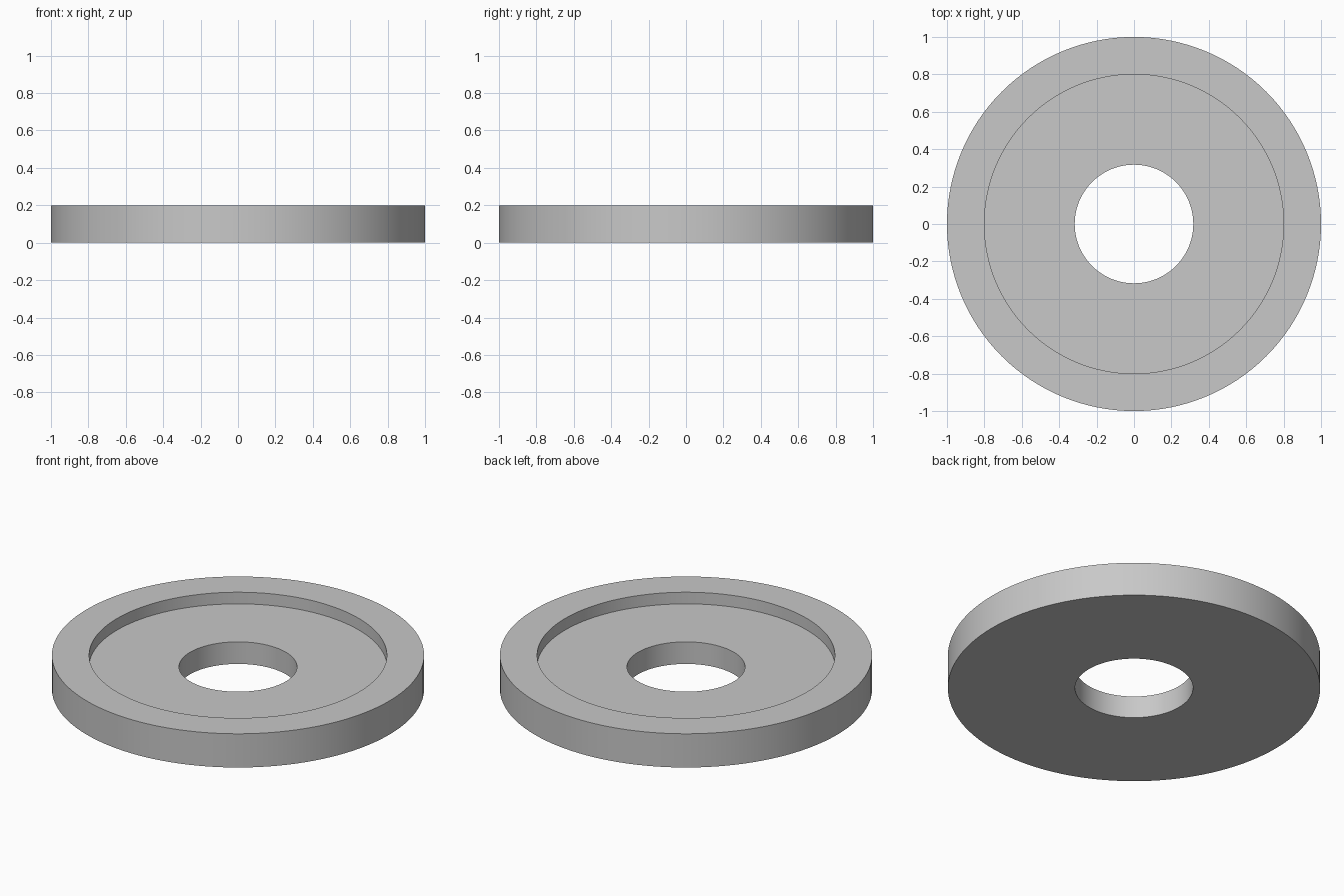
import bpy
import bmesh
import math

cube = bpy.data.objects.get("Cube")
if cube:
    bpy.data.objects.remove(cube, do_unlink=True)

# Single plain grey
GREY = (0.58, 0.58, 0.58, 1.0)
grey = bpy.data.materials.new("plain_grey")
grey.diffuse_color = GREY
grey.use_nodes = True
grey.node_tree.nodes["Principled BSDF"].inputs["Base Color"].default_value = GREY

# Cross-section of the ring (radius, height): bore, recessed floor, raised rim
PROFILE = [(0.317, 0.0), (1.0, 0.0), (1.0, 0.2), (0.8, 0.2), (0.8, 0.131), (0.317, 0.131)]
SEGMENTS = 128

# Revolve the closed cross-section around z
bm = bmesh.new()
verts = [bm.verts.new((r, 0, z)) for r, z in PROFILE]
edges = [bm.edges.new((verts[i - 1], verts[i])) for i in range(len(verts))]
bmesh.ops.spin(bm, geom=verts + edges, cent=(0, 0, 0), axis=(0, 0, 1),
               angle=math.tau, steps=SEGMENTS, use_merge=True)
bmesh.ops.remove_doubles(bm, verts=bm.verts[:], dist=1e-5)
bmesh.ops.recalc_face_normals(bm, faces=bm.faces[:])

mesh = bpy.data.meshes.new("recessed_washer")
bm.to_mesh(mesh)
bm.free()
mesh.materials.append(grey)

washer = bpy.data.objects.new("recessed_washer", mesh)
bpy.context.collection.objects.link(washer)

# Smooth curved walls, crisp rims
bpy.ops.object.select_all(action="DESELECT")
washer.select_set(True)
bpy.context.view_layer.objects.active = washer
bpy.ops.object.shade_smooth_by_angle(angle=math.radians(30))
